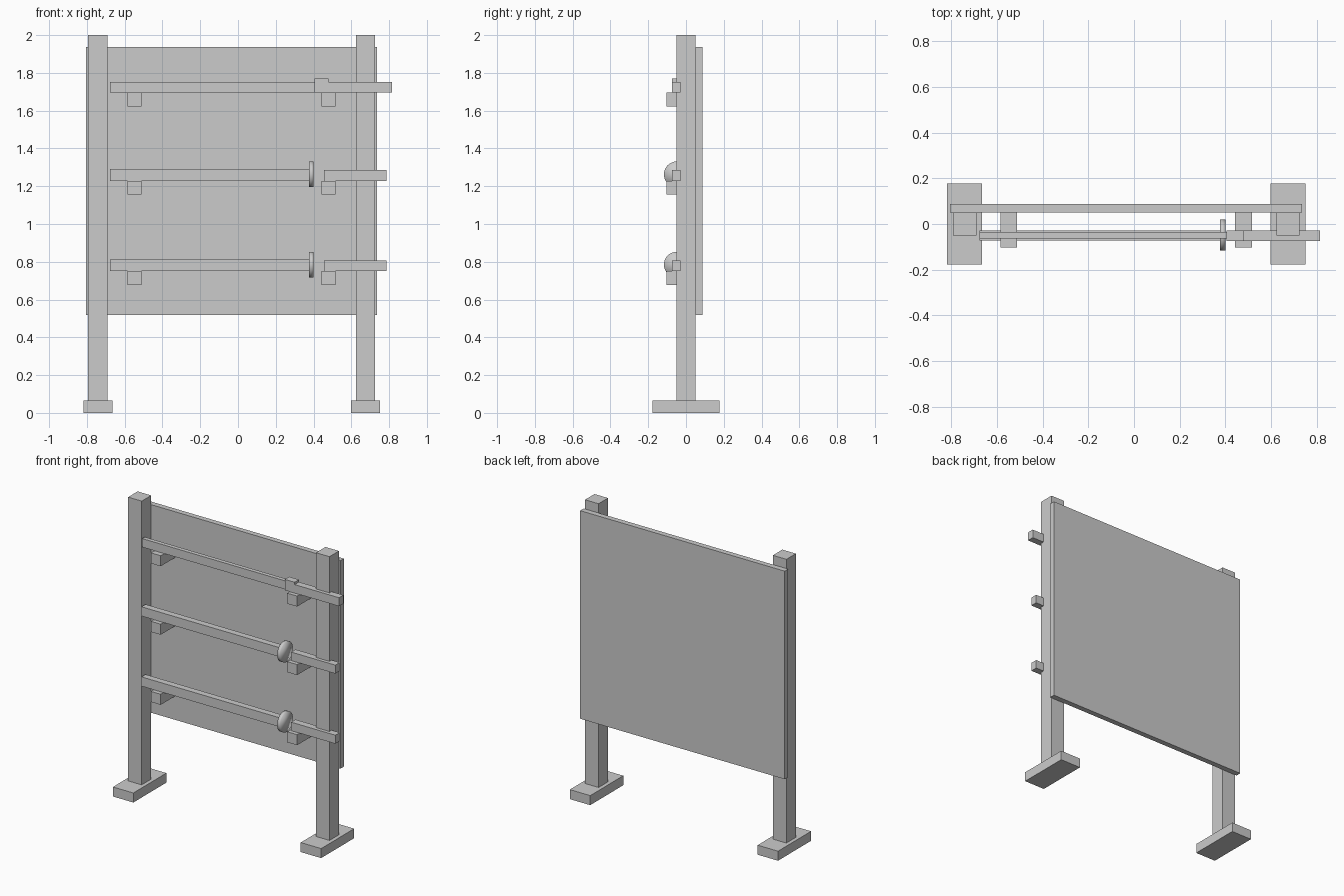
import bpy
import math

if "Cube" in bpy.data.objects:
    bpy.data.objects.remove(bpy.data.objects["Cube"])


def box(name, x, y, z):
    """Box from (min, max) ranges."""
    bpy.ops.mesh.primitive_cube_add(
        size=1, location=[(a + b) / 2 for a, b in (x, y, z)])
    o = bpy.context.object
    o.name = name
    o.scale = [b - a for a, b in (x, y, z)]
    bpy.ops.object.transform_apply(location=False, rotation=False, scale=True)
    return o


def guard(name, x, y, z, radius, depth):
    """Round disc guard facing along x, softly shaded."""
    bpy.ops.mesh.primitive_cylinder_add(
        vertices=32, radius=radius, depth=depth,
        location=(x, y, z), rotation=(0, math.pi / 2, 0))
    o = bpy.context.object
    o.name = name
    bpy.ops.object.shade_smooth()
    return o


# Posts and feet
for side, cx in (("left", -0.742), ("right", 0.675)):
    box(side + "_foot", (cx - 0.077, cx + 0.077), (-0.178, 0.178), (0, 0.065))
    box(side + "_post", (cx - 0.051, cx + 0.051), (-0.051, 0.051), (0.065, 2.0))

# Back board
box("back_board", (-0.806, 0.737), (0.051, 0.088), (0.518, 1.937))

# Three display levels, each with two support pegs
BAR_Y = (-0.075, -0.028)
for level, z in (("lower", 0.75), ("middle", 1.228), ("upper", 1.695)):
    for side, cx in (("left", -0.549), ("right", 0.48)):
        box(f"{level}_{side}_peg", (cx - 0.037, cx + 0.037),
            (-0.102, 0.051), (z - 0.072, z))
    if level == "upper":
        # Narrow blade, square guard block and handle
        box("upper_blade", (-0.678, 0.407), (-0.064, -0.036), (z, z + 0.058))
        box("upper_guard", (0.406, 0.48), BAR_Y, (z, z + 0.074))
        box("upper_handle", (0.48, 0.815), BAR_Y, (z, z + 0.058))
    else:
        # Blade, round guard and separate handle
        box(level + "_blade", (-0.678, 0.385), (-0.072, -0.028), (z, z + 0.063))
        guard(level + "_guard", 0.389, -0.049, z + 0.035, 0.068, 0.024)
        box(level + "_handle", (0.454, 0.787), BAR_Y, (z, z + 0.058))
